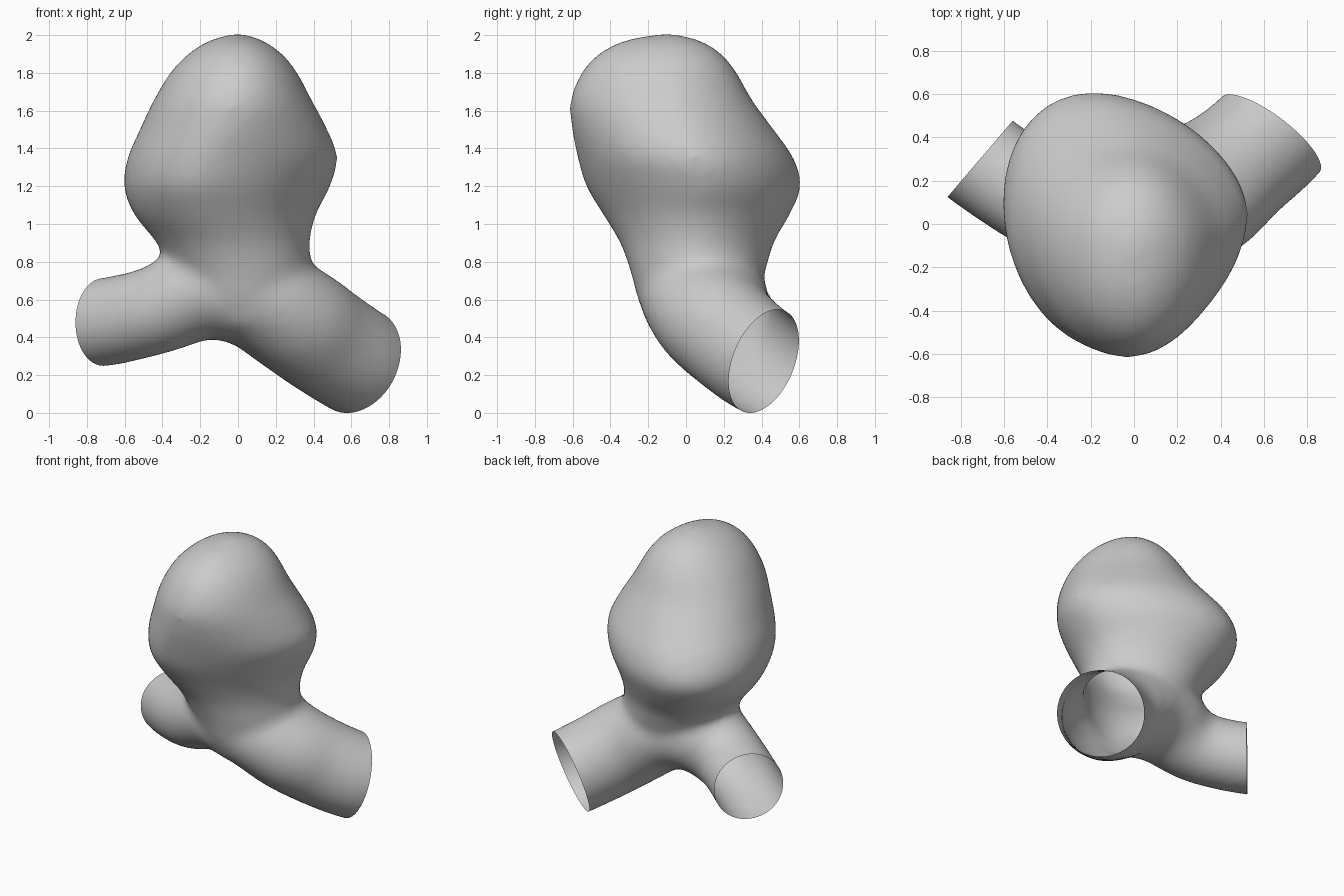
import bpy, bmesh, math
from mathutils import Vector

cube = bpy.data.objects.get("Cube")
if cube:
    bpy.data.objects.remove(cube)


def resample(rows, steps):
    """Catmull-Rom interpolation through rows of numbers."""
    out = []
    last = len(rows) - 1
    for i in range(last):
        a, b, c, d = (rows[min(max(i + k, 0), last)] for k in (-1, 0, 1, 2))
        for s in range(steps):
            t = s / steps
            out.append([q + t / 2 * (r - p + t * (2*p - 5*q + 4*r - s2 + t * (3*(q - r) + s2 - p)))
                        for p, q, r, s2 in zip(a, b, c, d)])
    return out + [list(rows[-1])]


def loft(bm, rings):
    """Closed solid through a list of point rings."""
    rows = [[bm.verts.new(p) for p in ring] for ring in rings]
    n = len(rows[0])
    for lo, hi in zip(rows, rows[1:]):
        for i in range(n):
            j = (i + 1) % n
            bm.faces.new((lo[i], lo[j], hi[j], hi[i]))
    bm.faces.new(rows[0][::-1])
    bm.faces.new(rows[-1])


SIDES = 48
ANGLES = [2 * math.pi * i / SIDES for i in range(SIDES)]


def sac_ring(z, left, right, front, back, cx, cy):
    """Lopsided oval: four extents about a drifting centre, full at back left, flat at back right."""
    swell = math.sin(math.pi * min(max((z - 0.6) / 1.35, 0), 1))
    ring = []
    for a in ANGLES:
        c, s = math.cos(a), math.sin(a)
        if s > 0:
            p = 2 - 0.3 * swell if c > 0 else 2 + 0.2 * swell
        else:
            p = 2 - 0.15 * swell
        rad = (abs(c) ** p + abs(s) ** p) ** (-1 / p)
        rx = right - cx if c > 0 else cx - left
        ry = back - cy if s > 0 else cy - front
        ring.append((cx + rx * rad * c, cy + ry * rad * s, z))
    return ring


bm = bmesh.new()

# Bulging sac: height, left, right, front, back, centre x, centre y
sac = [(0.45, -0.14, 0.24, -0.19, 0.24, 0.04, 0.05),
       (0.6, -0.26, 0.33, -0.255, 0.34, 0.02, 0.06),
       (0.75, -0.35, 0.385, -0.295, 0.42, -0.01, 0.07),
       (0.9, -0.43, 0.38, -0.35, 0.465, -0.07, 0.07),
       (1.05, -0.55, 0.415, -0.44, 0.55, -0.14, 0.08),
       (1.2, -0.605, 0.49, -0.53, 0.61, -0.18, 0.09),
       (1.35, -0.585, 0.53, -0.575, 0.57, -0.14, 0.05),
       (1.5, -0.52, 0.475, -0.605, 0.465, -0.07, -0.01),
       (1.65, -0.45, 0.395, -0.615, 0.355, -0.02, -0.07),
       (1.8, -0.36, 0.315, -0.555, 0.27, 0, -0.1),
       (1.9, -0.265, 0.235, -0.465, 0.19, 0, -0.1),
       (1.97, -0.155, 0.135, -0.33, 0.08, 0, -0.1),
       (2.007, -0.03, 0.03, -0.14, -0.06, 0, -0.1)]
loft(bm, [sac_ring(*row) for row in resample(sac, 6)])

# Bent tube: centre, half height and half width along its path, running past both cut ends
tube = [(-0.87, 0.43, 0.48, 0.235, 0.235), (-0.71, 0.30, 0.48, 0.235, 0.235),
        (-0.43, 0.12, 0.545, 0.235, 0.24), (-0.17, 0.085, 0.65, 0.265, 0.31),
        (0.08, 0.09, 0.625, 0.285, 0.34), (0.3, 0.15, 0.495, 0.295, 0.325),
        (0.47, 0.27, 0.375, 0.295, 0.29), (0.63, 0.41, 0.272, 0.29, 0.286),
        (0.71, 0.52, 0.23, 0.288, 0.286)]
path = resample(tube, 6)
rings = []
for i, (x, y, z, tall, wide) in enumerate(path):
    ahead = Vector(path[min(i + 1, len(path) - 1)][:3])
    along = (ahead - Vector(path[max(i - 1, 0)][:3])).normalized()
    side = along.cross((0, 0, 1)).normalized()
    up = side.cross(along)
    rings.append([Vector((x, y, z)) + wide * math.cos(a) * side + tall * math.sin(a) * up
                  for a in ANGLES])
loft(bm, rings)
bmesh.ops.recalc_face_normals(bm, faces=bm.faces)

# Fuse sac and tube into one smooth skin
mesh = bpy.data.meshes.new("vessel_with_sac")
bm.to_mesh(mesh)
bm.free()
vessel = bpy.data.objects.new("vessel_with_sac", mesh)
bpy.context.collection.objects.link(vessel)
fuse = vessel.modifiers.new("fuse", 'REMESH')
fuse.mode = 'VOXEL'
fuse.voxel_size = 0.022
relax = vessel.modifiers.new("relax", 'SMOOTH')
relax.factor = 0.5
relax.iterations = 30
skin = bpy.data.meshes.new_from_object(vessel.evaluated_get(bpy.context.evaluated_depsgraph_get()))
vessel.modifiers.clear()
vessel.data = skin

# Slice the tube ends open
bm = bmesh.new()
bm.from_mesh(skin)
for centre, normal in (((-0.71, 0.30, 0.48), (-0.76, 0.65, 0)),
                       ((0.63, 0.41, 0.272), (0.57, 0.76, -0.31))):
    bmesh.ops.bisect_plane(bm, geom=bm.verts[:] + bm.edges[:] + bm.faces[:],
                           plane_co=centre, plane_no=normal, clear_outer=True)
for face in bm.faces:
    face.smooth = True
bm.to_mesh(skin)
bm.free()

# Plain grey surface
grey = bpy.data.materials.new("plain_grey")
grey.use_nodes = True
colour = (0.6, 0.6, 0.6, 1)
grey.diffuse_color = colour
grey.node_tree.nodes["Principled BSDF"].inputs["Base Color"].default_value = colour
skin.materials.clear()
skin.materials.append(grey)
